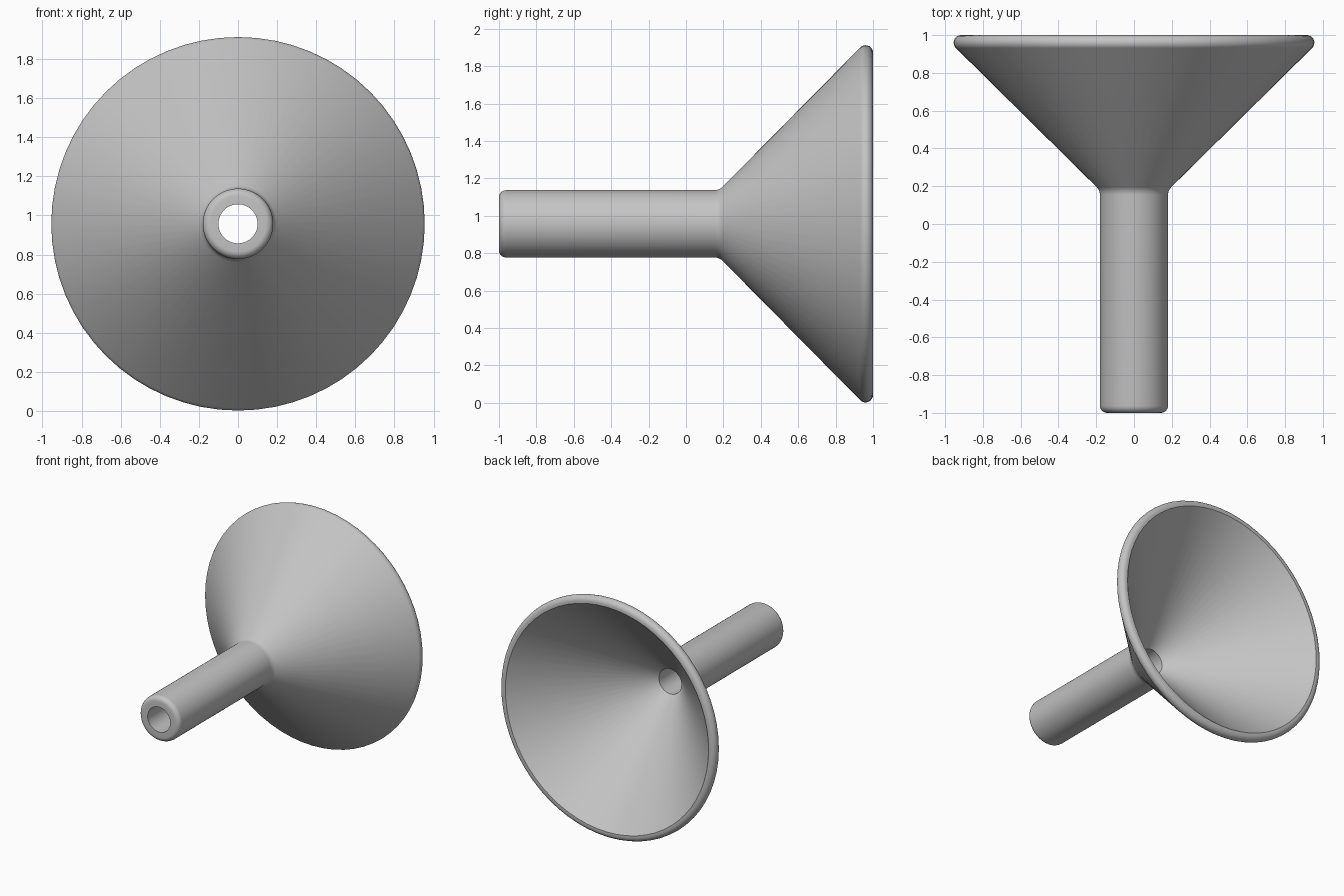
import bpy, bmesh, math
from mathutils import Matrix, Vector

cube = bpy.data.objects.get("Cube")
if cube:
    bpy.data.objects.remove(cube, do_unlink=True)

SEGMENTS = 64
AXIS_HEIGHT = 0.957

grey = bpy.data.materials.new("plain_grey")
grey.use_nodes = True
grey.diffuse_color = (0.55, 0.55, 0.55, 1)
grey.node_tree.nodes["Principled BSDF"].inputs["Base Color"].default_value = grey.diffuse_color


def arc(r, y, radius, start, end, steps=6):
    """Rounded corner of the (radius, y) profile; angles in degrees."""
    angles = [math.radians(start + (end - start) * i / steps) for i in range(steps + 1)]
    return [(r + radius * math.cos(a), y + radius * math.sin(a)) for a in angles]


# Closed wall section: bore, rounded spout tip, neck fillet, cone, rounded rim
profile = [(0.10, 0.20), (0.10, -1.0)]
profile += arc(0.142, -0.962, 0.038, -90, 0)
profile += arc(0.24, 0.153, 0.06, 180, 135, 4)
profile += arc(0.915, 0.96, 0.04, -45, 90, 9)
profile += [(0.90, 1.0)]

# Spin the section around the horizontal axis
bm = bmesh.new()
verts = [bm.verts.new((r, y, 0)) for r, y in profile]
edges = [bm.edges.new((a, b)) for a, b in zip(verts, verts[1:] + verts[:1])]
bmesh.ops.spin(bm, geom=verts + edges, cent=(0, 0, 0), axis=(0, 1, 0),
               angle=math.tau, steps=SEGMENTS, use_merge=True)
bmesh.ops.remove_doubles(bm, verts=bm.verts, dist=0.0001)
bmesh.ops.recalc_face_normals(bm, faces=bm.faces)

mesh = bpy.data.meshes.new("funnel")
bm.to_mesh(mesh)
bm.free()
mesh.materials.append(grey)
funnel = bpy.data.objects.new("funnel", mesh)
funnel.location.z = AXIS_HEIGHT
bpy.context.collection.objects.link(funnel)

# Smooth walls with crisp inner edges
bpy.ops.object.select_all(action="DESELECT")
funnel.select_set(True)
bpy.context.view_layer.objects.active = funnel
bpy.ops.object.shade_smooth_by_angle(angle=math.radians(30))
